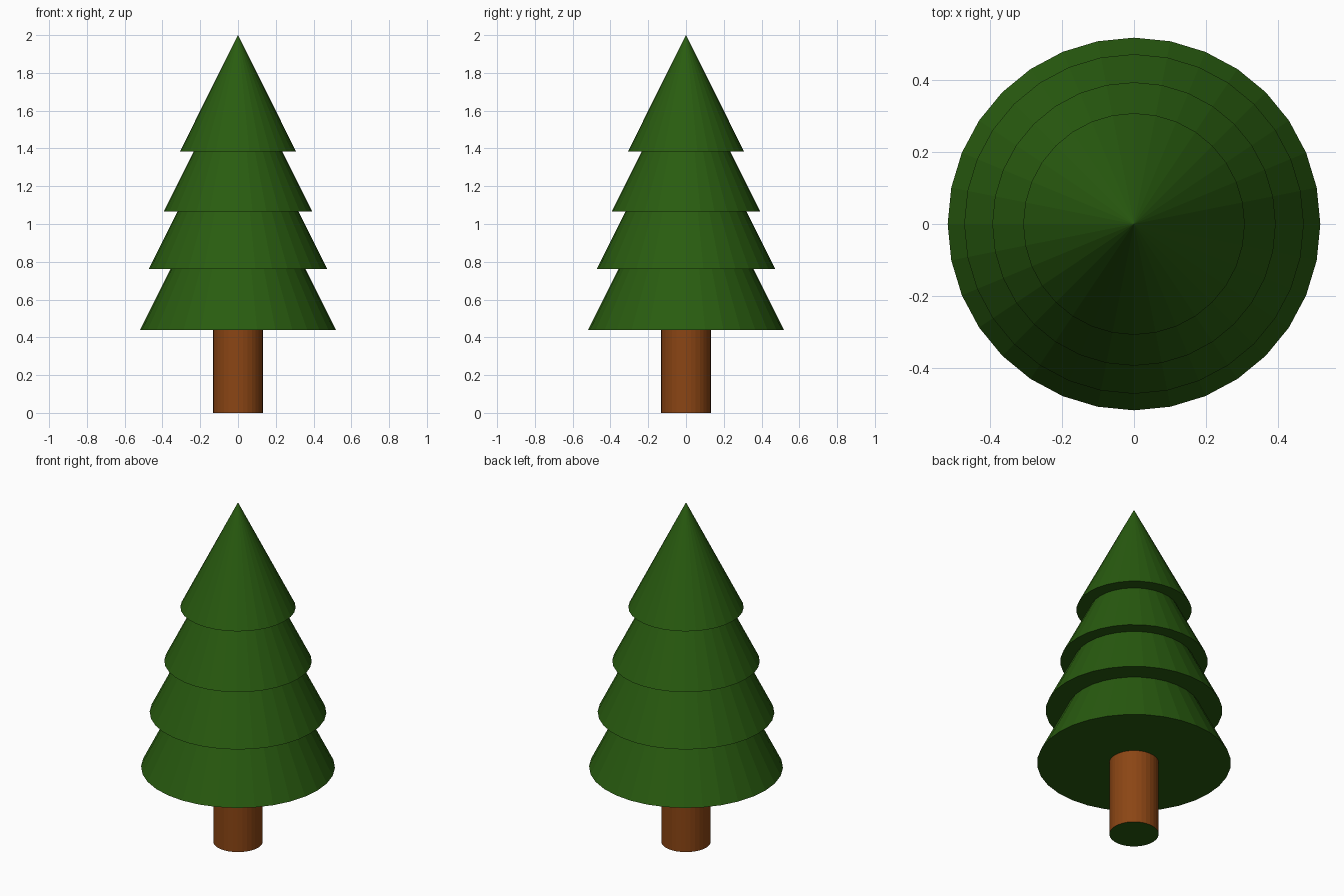
import bpy

if "Cube" in bpy.data.objects:
    bpy.data.objects.remove(bpy.data.objects["Cube"])

SIDES = 32


def material(name, rgb):
    mat = bpy.data.materials.new(name)
    mat.diffuse_color = (*rgb, 1)
    mat.use_nodes = True
    mat.node_tree.nodes["Principled BSDF"].inputs["Base Color"].default_value = mat.diffuse_color
    return mat


green = material("needles", (0.022, 0.107, 0.005))
brown = material("bark", (0.258, 0.060, 0.007))

# Trunk, with its flat end caps in the foliage colour
TRUNK_HEIGHT = 0.46
bpy.ops.mesh.primitive_cylinder_add(vertices=SIDES, radius=0.132, depth=TRUNK_HEIGHT,
                                    location=(0, 0, TRUNK_HEIGHT / 2))
trunk = bpy.context.object
trunk.name = "trunk"
trunk.data.materials.append(brown)
trunk.data.materials.append(green)
for face in trunk.data.polygons:
    if abs(face.normal.z) > 0.9:
        face.material_index = 1

# Foliage tiers, bottom to top: base radius, base height, tip height
tiers = [
    (0.518, 0.44, 1.476),
    (0.472, 0.763, 1.707),
    (0.394, 1.065, 1.853),
    (0.308, 1.383, 2.0),
]
for i, (radius, base, tip) in enumerate(tiers, 1):
    bpy.ops.mesh.primitive_cone_add(vertices=SIDES, radius1=radius, radius2=0,
                                    depth=tip - base, location=(0, 0, (base + tip) / 2))
    tier = bpy.context.object
    tier.name = f"foliage_tier_{i}"
    tier.data.materials.append(green)
